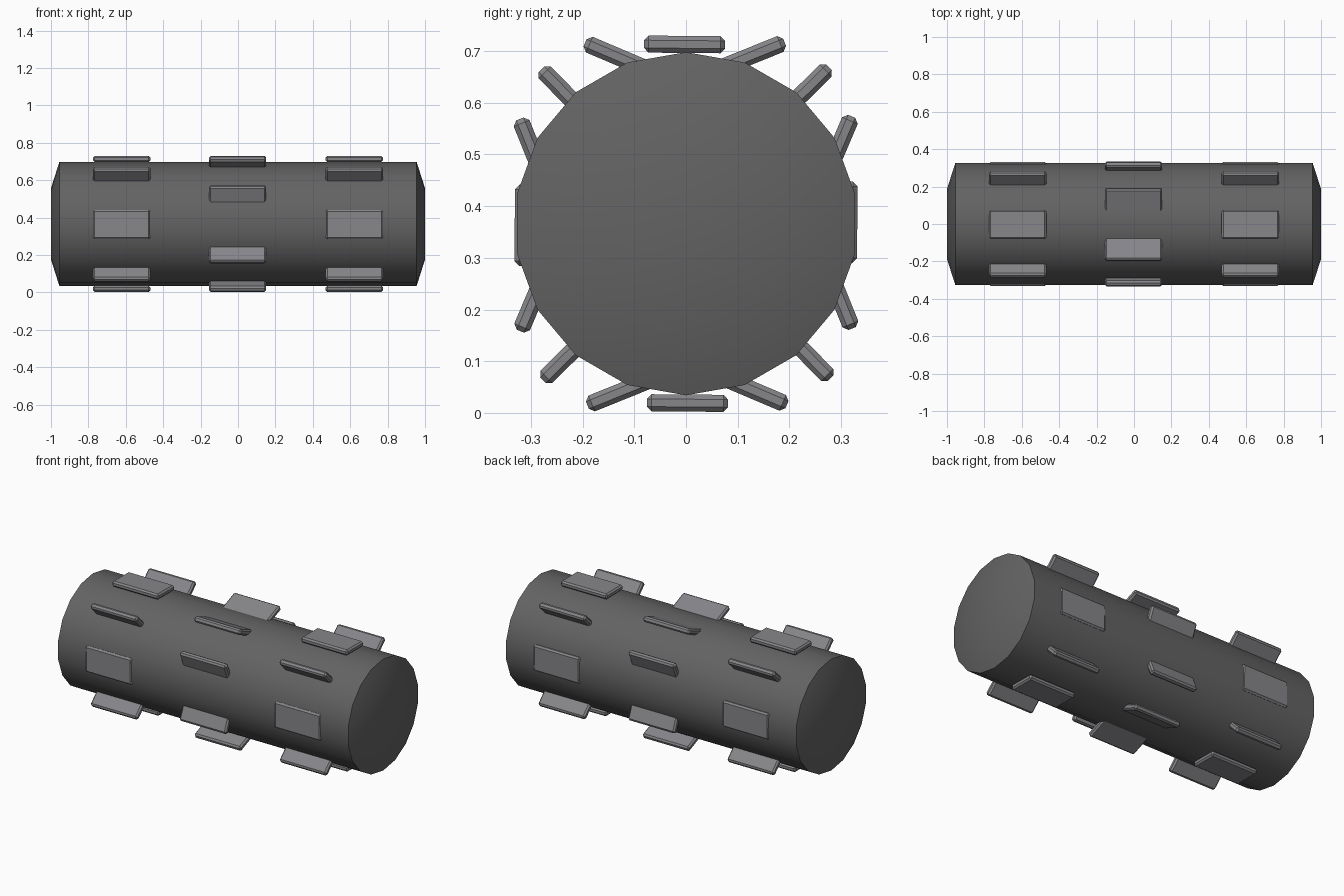
import bpy
import bmesh
from math import sin, cos, radians, tau
from mathutils import Matrix

cube = bpy.data.objects.get("Cube")
if cube:
    bpy.data.objects.remove(cube, do_unlink=True)

AXIS_Z = 0.366      # height of the drum axis
SIDES = 18
TILT = radians(-0.5)


def make_material(name, colour):
    mat = bpy.data.materials.new(name)
    mat.use_nodes = True
    mat.diffuse_color = colour
    mat.node_tree.nodes["Principled BSDF"].inputs["Base Color"].default_value = colour
    return mat


def finish(bm, name, mat):
    bmesh.ops.recalc_face_normals(bm, faces=bm.faces)
    mesh = bpy.data.meshes.new(name)
    bm.to_mesh(mesh)
    bm.free()
    mesh.materials.append(mat)
    obj = bpy.data.objects.new(name, mesh)
    bpy.context.collection.objects.link(obj)
    return obj


dark_grey = make_material("dark grey", (0.125, 0.125, 0.125, 1))
light_grey = make_material("light grey", (0.24, 0.24, 0.255, 1))

# Drum: profile rings swept around the x axis, with shallow domed ends
bm = bmesh.new()
rings = []
for x, r in [(-1, 0.19), (-0.955, 0.332), (0.955, 0.332), (1, 0.19)]:
    angles = [tau * i / SIDES for i in range(SIDES)]
    rings.append([bm.verts.new((x, r * sin(a), r * cos(a))) for a in angles])
for a, b in zip(rings, rings[1:]):
    for i in range(SIDES):
        j = (i + 1) % SIDES
        bm.faces.new((a[i], a[j], b[j], b[i]))
bm.faces.new(rings[0])
bm.faces.new(rings[-1])
drum = finish(bm, "drum", dark_grey)
drum.location.z = AXIS_Z
drum.data.shade_smooth()
drum.data.set_sharp_from_angle(angle=radians(30))


# Plates: chamfered slabs, turning against their place around the drum
def make_plate(name, x, turn):
    bm = bmesh.new()
    bmesh.ops.create_cube(bm, size=1, matrix=Matrix.Diagonal((0.306, 0.157, 0.033, 1)))
    bmesh.ops.bevel(bm, geom=bm.edges[:], offset=0.009, segments=1, affect="EDGES")
    plate = finish(bm, name, light_grey)
    plate.location = (x, 0.315 * sin(turn), AXIS_Z + 0.347 * cos(turn))
    plate.rotation_euler.x = turn


for row, x, start in [("right", -0.622, 0), ("middle", -0.002, 22.5), ("left", 0.622, 0)]:
    for k in range(8):
        make_plate(f"{row}_plate_{k + 1}", x, radians(start + 45 * k) + TILT)
